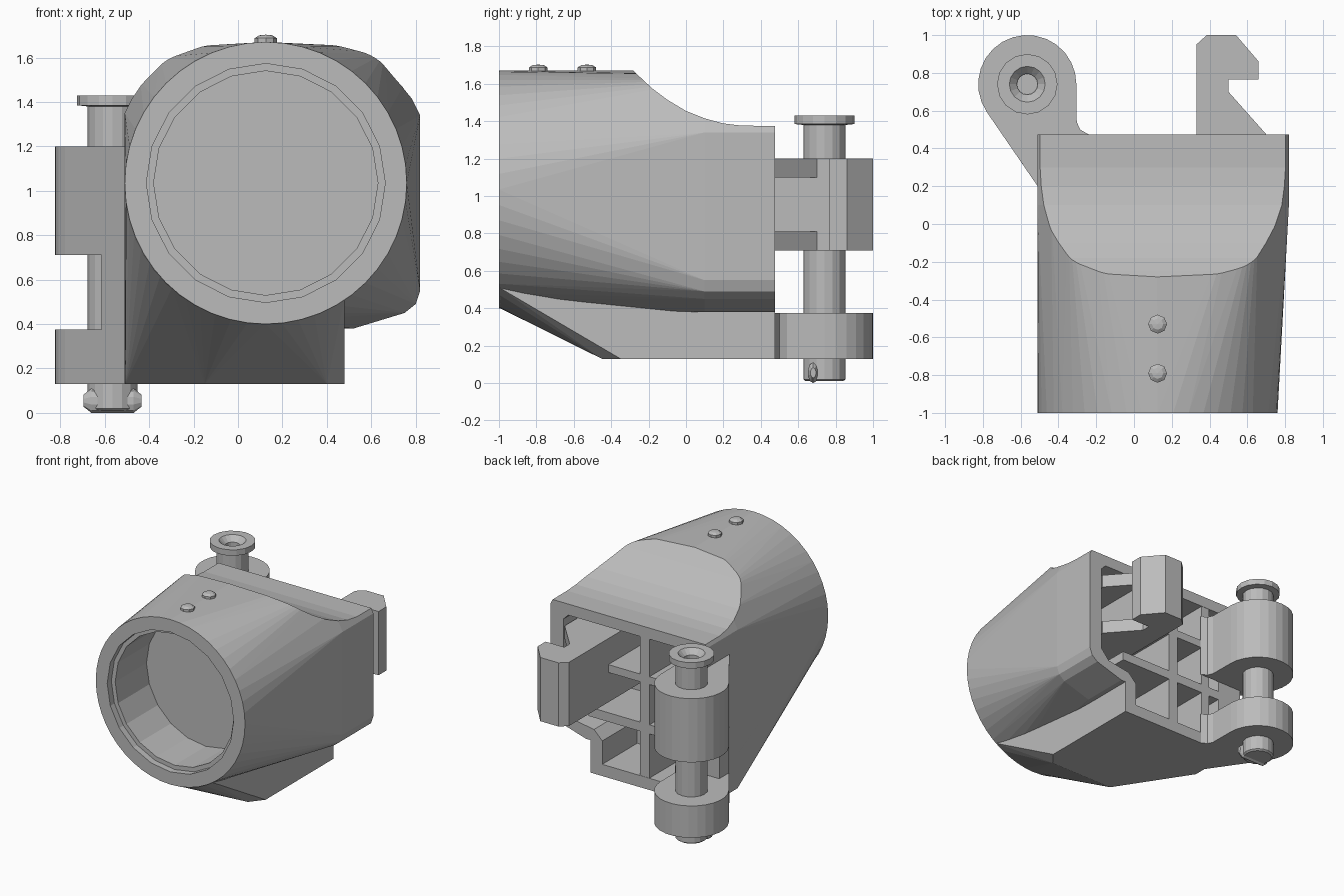
import bpy, bmesh
from math import cos, sin, radians, pi
from mathutils import Vector, Matrix

if "Cube" in bpy.data.objects:
    bpy.data.objects.remove(bpy.data.objects["Cube"])

grey = bpy.data.materials.new("plain_grey")
grey.use_nodes = True
COLOUR = (0.5, 0.5, 0.5, 1)
grey.diffuse_color = COLOUR
grey.node_tree.nodes["Principled BSDF"].inputs["Base Color"].default_value = COLOUR


def finish(name, bm):
    bmesh.ops.recalc_face_normals(bm, faces=bm.faces)
    mesh = bpy.data.meshes.new(name)
    bm.to_mesh(mesh)
    bm.free()
    mesh.materials.append(grey)
    obj = bpy.data.objects.new(name, mesh)
    bpy.context.collection.objects.link(obj)
    return obj


def arc(cx, cy, r, start, end, n):
    """n + 1 points along an arc, angles in degrees."""
    step = (end - start) / n
    return [(cx + r * cos(radians(start + step * i)),
             cy + r * sin(radians(start + step * i))) for i in range(n + 1)]


def prism(name, points, axis, lo, hi):
    """Extrude a flat outline along x (y,z), y (x,z) or z (x,y)."""
    place = {"x": lambda a, b, h: (h, a, b),
             "y": lambda a, b, h: (a, h, b),
             "z": lambda a, b, h: (a, b, h)}[axis]
    bm = bmesh.new()
    face = bm.faces.new([bm.verts.new(place(a, b, lo)) for a, b in points])
    made = bmesh.ops.extrude_face_region(bm, geom=[face])["geom"]
    bmesh.ops.translate(bm, vec=Vector(place(0, 0, hi - lo)),
                        verts=[v for v in made if isinstance(v, bmesh.types.BMVert)])
    return finish(name, bm)


def box(name, x0, x1, y0, y1, z0, z1):
    return prism(name, [(x0, y0), (x1, y0), (x1, y1), (x0, y1)], "z", z0, z1)


def hull(name, points):
    bm = bmesh.new()
    for p in points:
        bm.verts.new(p)
    res = bmesh.ops.convex_hull(bm, input=bm.verts)
    junk = {g for g in res["geom_interior"] + res["geom_unused"]
            if isinstance(g, bmesh.types.BMVert)}
    bmesh.ops.delete(bm, geom=list(junk), context="VERTS")
    bmesh.ops.dissolve_limit(bm, angle_limit=0.01, verts=bm.verts, edges=bm.edges)
    return finish(name, bm)


def lathe(name, profile, sides, centre):
    """Spin an (r, z) profile about a vertical axis."""
    bm = bmesh.new()
    verts = [bm.verts.new((r, 0, z)) for r, z in profile]
    edges = [bm.edges.new(pair) for pair in zip(verts, verts[1:])]
    bmesh.ops.spin(bm, geom=verts + edges, cent=(0, 0, 0), axis=(0, 0, 1),
                   angle=2 * pi, steps=sides, use_duplicate=False)
    bmesh.ops.remove_doubles(bm, verts=bm.verts, dist=0.0005)
    bmesh.ops.translate(bm, vec=centre, verts=bm.verts)
    return finish(name, bm)


def boolean(target, tool, operation):
    mod = target.modifiers.new(operation, "BOOLEAN")
    mod.operation, mod.object, mod.solver = operation, tool, "EXACT"
    bpy.context.view_layer.objects.active = target
    bpy.ops.object.modifier_apply(modifier=mod.name)
    bpy.data.objects.remove(tool)


# Body: round mouth blended into a rounded block, with a keel below
CX, CZ, BACK = 0.125, 1.035, 0.475
mouth = arc(CX, CZ, 0.635, 0, 360, 48)[:-1]
block = [(-.51, .4), (-.51, 1.35), (-.44, 1.49), (-.35, 1.6), (-.22, 1.65),
         (.12, 1.67), (.55, 1.65), (.66, 1.62), (.75, 1.48), (.82, 1.34),
         (.82, .55), (.8, .49), (.75, .45), (.52, .38), (-.4, .38)]
body = hull("body", [(x, -1, z) for x, z in mouth]
            + [(x, y, z) for x, z in block for y in (0.1, BACK)])

sole = [(.48, BACK), (.48, -.35), (.4, -.45), (-.15, -.45), (-.508, .1), (-.508, BACK)]
keel = hull("keel", [(x, -.998, z) for x, z in arc(CX, CZ, 0.633, 180, 304, 18)]
            + [(x, y, .13) for x, y in sole]
            + [(.48, BACK, .45), (-.508, BACK, .8)])
boolean(body, keel, "UNION")

# Scooped top
scoop = [(-.29, 1.68), (-.25, 1.64), (-.18, 1.575), (-.1, 1.515), (0, 1.455),
         (.1, 1.415), (.2, 1.388), (.3, 1.376), (.6, 1.375), (.6, 2), (-.29, 2)]
boolean(body, prism("scoop_cutter", scoop, "x", -1, 1.3), "DIFFERENCE")

# Stepped bore in the mouth
for radius, depth in ((0.505, -0.57), (0.538, -0.95)):
    boolean(body, prism("bore_cutter", arc(CX, CZ, radius, 0, 360, 20)[:-1],
                        "y", -1.1, depth), "DIFFERENCE")

# Hollow back
pocket = [(-.41, .22), (.38, .22), (.38, .4), (.45, .47), (.64, .5), (.71, .58),
          (.71, 1.25), (.67, 1.29), (-.41, 1.29)]
boolean(body, prism("pocket_cutter", pocket, "y", 0.05, 0.6), "DIFFERENCE")

# Stiffening ribs across the hollow
for i, (x0, x1, z0, z1) in enumerate([(-.02, .06, .2, 1.3), (-.32, -.25, .2, 1.3),
                                      (-.43, .45, .94, 1.0), (-.43, .5, .56, .63)]):
    box(f"rib_{i + 1}", x0, x1, 0.04, BACK - 0.002, z0, z1)

# Hook with two gusset plates
hook = [(.33, .04), (.33, .95), (.385, 1), (.54, 1), (.66, .86), (.66, .765),
        (.5, .765), (.5, .04)]
prism("hook", hook, "z", .71, 1.2)
for side, low in (("lower", .71), ("upper", 1.1)):
    prism(f"{side}_hook_gusset", [(.49, .04), (.7, .04), (.7, BACK), (.5, .7), (.49, .7)],
          "z", low, low + .1)

# Hinge lugs and the web joining them
PX, PY = -0.565, 0.74
lug = arc(PX, PY, 0.26, 0, 214.4, 16) + [(-.51, .2), (-.46, .2), (-.46, .474),
                                        (-.24, .474), (-.285, .5), (-.303, .54)]
prism("lower_hinge_lug", lug, "z", .13, .375)
prism("upper_hinge_lug", lug, "z", .71, 1.2)
prism("hinge_web", [(-.51, .2), (-.615, .353), (-.615, .474), (-.46, .474), (-.46, .2)],
      "z", .37, .715)

# Hinge pin with a socketed head
lathe("hinge_pin", [(0, .01), (.1, .01), (.113, .02), (.113, 1.38), (.16, 1.385),
                    (.16, 1.43), (.095, 1.43), (.055, 1.39), (.055, 1.36), (0, 1.36)],
      16, (PX, PY, 0))

# Cotter through the foot of the pin
cotter = lathe("cotter", [(0, -.13), (.025, -.13), (.05, -.095), (.05, .095),
                          (.025, .13), (0, .13)], 10, (0, 0, 0))
cotter.data.transform(Matrix.Translation((PX, .68, .055))
                      @ Matrix.Diagonal((1, .6, 1.1, 1))
                      @ Matrix.Rotation(pi / 2, 4, "Y"))

# Two screw heads on the crown
for name, y in (("front_screw", -.79), ("rear_screw", -.53)):
    lathe(name, [(0, 1.64), (.05, 1.64), (.05, 1.687), (.03, 1.7), (0, 1.703)],
          8, (CX, y, 0))
